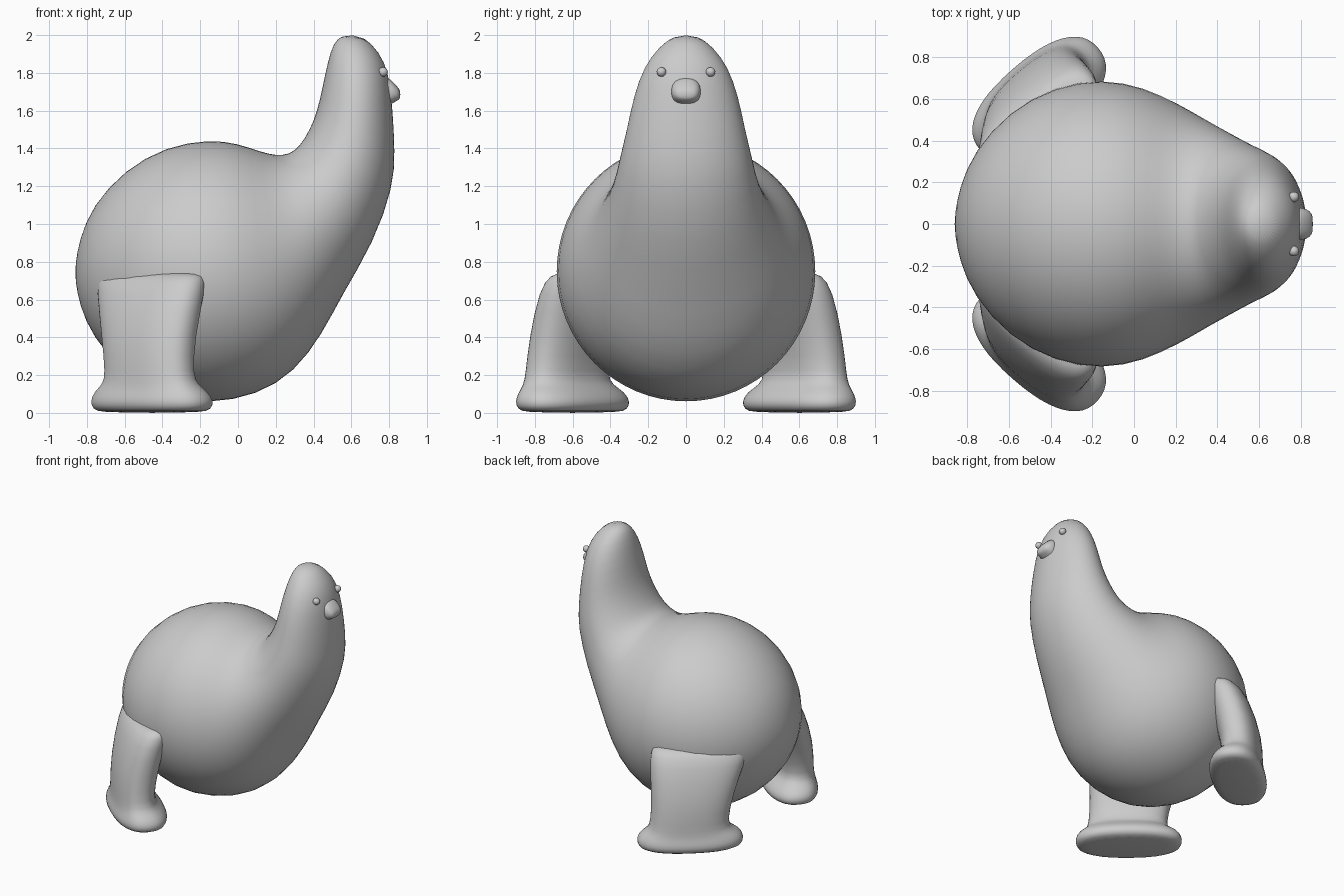
import bpy, bmesh
from math import cos, sin, pi, radians
from mathutils import Vector

if "Cube" in bpy.data.objects:
    bpy.data.objects.remove(bpy.data.objects["Cube"])


def power(v, e):
    return abs(v) ** (2 / e) * (1 if v >= 0 else -1)


def loft(name, rings, n=32, mirror=False):
    """Skin rings given as (centre, half axis u, half axis v, roundness exponent)."""
    bm = bmesh.new()
    rows = []
    for c, u, v, e in rings:
        rows.append([bm.verts.new(c + u * power(cos(2 * pi * i / n), e)
                                  + v * power(sin(2 * pi * i / n), e)) for i in range(n)])
    for a, b in zip(rows, rows[1:]):
        for i in range(n):
            j = (i + 1) % n
            bm.faces.new((a[i], a[j], b[j], b[i]))
    bm.faces.new(rows[0])
    bm.faces.new(rows[-1])
    bmesh.ops.recalc_face_normals(bm, faces=bm.faces)
    for f in bm.faces:
        f.smooth = True
    me = bpy.data.meshes.new(name)
    bm.to_mesh(me)
    bm.free()
    ob = bpy.data.objects.new(name, me)
    bpy.context.collection.objects.link(ob)
    if mirror:
        ob.modifiers.new("mirror", 'MIRROR').use_axis = (False, True, False)
    ob.modifiers.new("smooth", 'SUBSURF').levels = 1
    return ob


def ball(name, loc, size):
    bpy.ops.mesh.primitive_uv_sphere_add(segments=24, ring_count=16, radius=1, location=loc)
    ob = bpy.context.object
    ob.name = name
    ob.scale = size
    bpy.ops.object.shade_smooth()
    return ob


# Body, neck and head: back point (x, z), belly point (x, z), half width
profile = [
    (-.862, .78, -.862, .71, .035), (-.84, .92, -.84, .57, .175),
    (-.77, 1.10, -.77, .40, .35), (-.60, 1.29, -.60, .20, .545),
    (-.38, 1.415, -.38, .08, .665), (-.15, 1.452, -.15, .043, .702),
    (.00, 1.43, .10, .09, .66), (.12, 1.385, .30, .21, .58),
    (.20, 1.365, .45, .42, .51), (.27, 1.37, .55, .62, .46),
    (.325, 1.41, .72, .90, .39), (.38, 1.50, .825, 1.20, .35),
    (.42, 1.60, .832, 1.38, .315), (.45, 1.74, .82, 1.60, .28),
    (.475, 1.86, .80, 1.80, .225), (.505, 1.96, .75, 1.91, .145),
    (.55, 2.0, .66, 2.0, .06)]
rings = []
for bx, bz, fx, fz, w in profile:
    b, f = Vector((bx, 0, bz)), Vector((fx, 0, fz))
    rings.append(((b + f) / 2, (b - f) / 2, Vector((0, w, 0)), 2.0))
loft("body_neck_head", rings)

# Legs wrapping the flanks, with flared feet: centre x, y, z, half length, half thickness
leg = [
    (-.465, .43, .745, .33, .10), (-.46, .46, .73, .35, .13),
    (-.46, .51, .66, .35, .15), (-.475, .60, .40, .29, .15),
    (-.47, .635, .20, .275, .135), (-.465, .625, .15, .30, .15),
    (-.46, .605, .11, .36, .175), (-.455, .60, .06, .385, .20),
    (-.455, .60, .02, .37, .185), (-.455, .60, 0, .33, .15)]
t = radians(41)
along, out = Vector((cos(t), sin(t), 0)), Vector((-sin(t), cos(t), 0))
loft("legs", [(Vector((x, y, z)), along * a, out * b, 2.4) for x, y, z, a, b in leg],
     n=24, mirror=True)

# Eyes and beak
for s in (-1, 1):
    ball("eye", (.768, s * .13, 1.805), (.025,) * 3)
beak = [(.76, 1.70, .10, .085), (.81, 1.70, .065, .08), (.845, 1.69, .038, .065), (.86, 1.685, .018, .04)]
loft("beak", [(Vector((x, 0, z)), Vector((0, 0, h)), Vector((0, w, 0)), 2.4)
              for x, z, h, w in beak], n=16)
